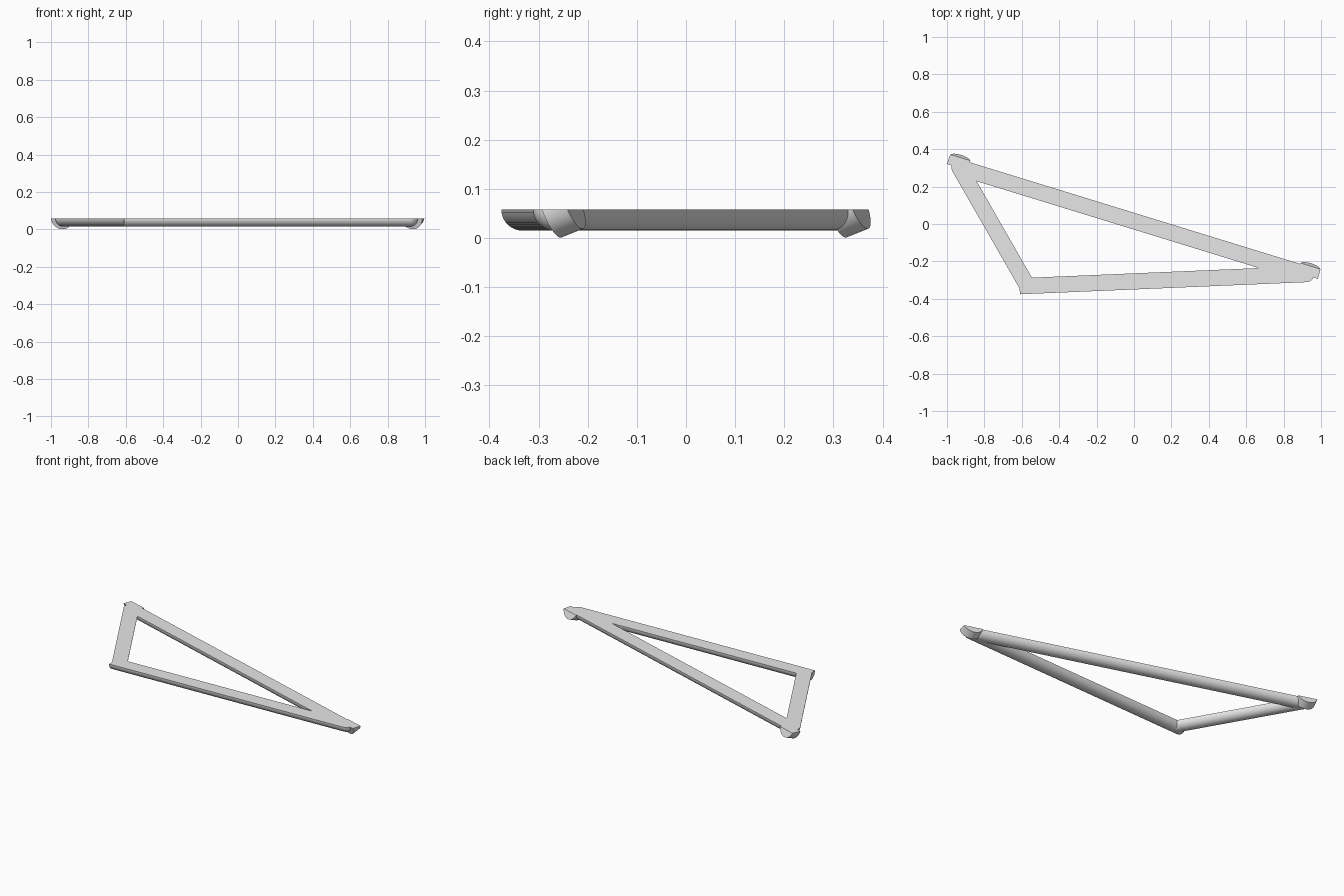
import bpy
import bmesh
import math
from mathutils import Matrix, Vector

if "Cube" in bpy.data.objects:
    bpy.data.objects.remove(bpy.data.objects["Cube"])

TOP = 0.058      # height of the flat upper face
RADIUS = 0.043   # half width of each bar

grey = bpy.data.materials.new("light_grey")
grey.use_nodes = True
colour = (0.8, 0.8, 0.8, 1)
grey.diffuse_color = colour
grey.node_tree.nodes["Principled BSDF"].inputs["Base Color"].default_value = colour


def finish(name, bm):
    """Slice off everything above the flat top, close it and make the object."""
    bmesh.ops.bisect_plane(bm, geom=bm.verts[:] + bm.edges[:] + bm.faces[:], dist=1e-5,
                           plane_co=(0, 0, TOP), plane_no=(0, 0, 1), clear_outer=True)
    rim = [e for e in bm.edges if e.is_boundary]
    if rim:
        bmesh.ops.edgeloop_fill(bm, edges=rim)
    bmesh.ops.recalc_face_normals(bm, faces=bm.faces[:])
    mesh = bpy.data.meshes.new(name)
    bm.to_mesh(mesh)
    bm.free()
    mesh.materials.append(grey)
    obj = bpy.data.objects.new(name, mesh)
    bpy.context.collection.objects.link(obj)
    bpy.ops.object.select_all(action='DESELECT')
    obj.select_set(True)
    bpy.context.view_layer.objects.active = obj
    bpy.ops.object.shade_smooth_by_angle(angle=math.radians(35))


def rod(name, start, end, radius):
    """Round rod between two points, cut flat on top."""
    start, end = Vector(start), Vector(end)
    axis = end - start
    place = Matrix.Translation((start + end) / 2) @ axis.to_track_quat('Z', 'Y').to_matrix().to_4x4()
    bm = bmesh.new()
    bmesh.ops.create_cone(bm, cap_ends=True, segments=48, radius1=radius, radius2=radius,
                          depth=axis.length, matrix=place)
    finish(name, bm)


def joint(name, centre):
    """Rounded underside where two bars meet."""
    bm = bmesh.new()
    bmesh.ops.create_uvsphere(bm, u_segments=48, v_segments=24, radius=RADIUS,
                              matrix=Matrix.Translation(centre))
    finish(name, bm)


# Corners of the triangular frame
back = Vector((-0.933, 0.302, TOP))
front = Vector((-0.57, -0.331, TOP))
tip = Vector((0.92, -0.268, TOP))

# Half-round bars; the front one runs on past its corner
rod("long_bar", back, tip, RADIUS)
rod("short_bar", back, front, RADIUS)
rod("front_bar", front - (tip - front).normalized() * 0.042, tip, RADIUS)
joint("back_joint", back)
joint("tip_joint", tip)

# Tilted round feet, square to the long bar
across = Vector((0.294, 0.956, 0))
tilt = math.radians(21)
axis = across * math.cos(tilt) + Vector((0, 0, math.sin(tilt)))
for name, centre in (("back_foot", (-0.944, 0.305, 0.055)),
                     ("tip_foot", (0.928, -0.275, 0.055))):
    base = Vector(centre)
    rod(name, base, base + axis * 0.05, 0.058)
